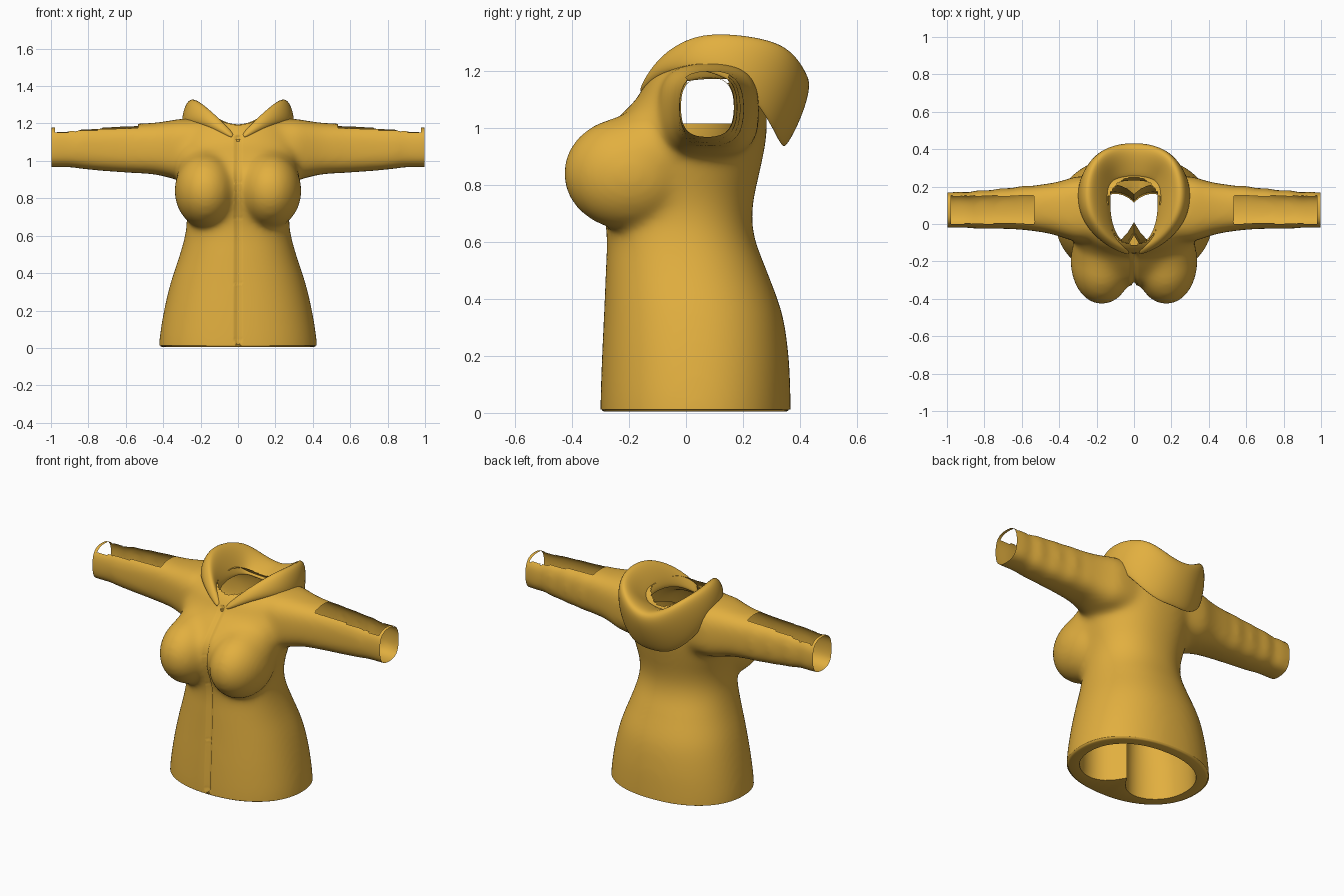
import bpy, bmesh, math
from mathutils import Vector

cube = bpy.data.objects.get("Cube")
if cube:
    bpy.data.objects.remove(cube)

gold = bpy.data.materials.new("golden_cloth")
gold.use_nodes = True
gold.diffuse_color = (0.76, 0.43, 0.05, 1)
gold.node_tree.nodes["Principled BSDF"].inputs["Base Color"].default_value = gold.diffuse_color


def make_object(name, bm):
    mesh = bpy.data.meshes.new(name)
    bm.to_mesh(mesh)
    bm.free()
    obj = bpy.data.objects.new(name, mesh)
    bpy.context.collection.objects.link(obj)
    mesh.materials.append(gold)
    return obj


def activate(obj):
    bpy.ops.object.select_all(action='DESELECT')
    obj.select_set(True)
    bpy.context.view_layer.objects.active = obj


def smooth(obj, degrees=60):
    activate(obj)
    bpy.ops.object.shade_smooth_by_angle(angle=math.radians(degrees))


def apply_modifiers(obj):
    activate(obj)
    for m in list(obj.modifiers):
        bpy.ops.object.modifier_apply(modifier=m.name)


def oval(ru, rv, n=64, power=2.0):
    pts = []
    for i in range(n):
        a = math.tau * i / n
        c, s = math.cos(a), math.sin(a)
        pts.append((ru * math.copysign(abs(c) ** (2 / power), c),
                    rv * math.copysign(abs(s) ** (2 / power), s)))
    return pts


def spline(rows, steps=8):
    """Smooth curve through rows of section measurements."""
    ext = [rows[0]] + list(rows) + [rows[-1]]
    out = []
    for a, b, c, d in zip(ext, ext[1:], ext[2:], ext[3:]):
        for k in range(steps):
            t = k / steps
            out.append([q + t / 2 * (r - p + t * (2 * p - 5 * q + 4 * r - s + t * (3 * (q - r) + s - p)))
                        for p, q, r, s in zip(a, b, c, d)])
    return out + [list(rows[-1])]


def loft(bm, rings, capped):
    rows = [[bm.verts.new(p) for p in ring] for ring in rings]
    for a, b in zip(rows, rows[1:]):
        for i in range(len(a)):
            j = (i + 1) % len(a)
            bm.faces.new((a[i], a[j], b[j], b[i]))
    if capped:
        bm.faces.new(rows[0][::-1])
        bm.faces.new(rows[-1])


def torso_ring(z, half, front, back):
    mid, depth = (front + back) / 2, (back - front) / 2
    return [Vector((x, mid + y, z)) for x, y in oval(half, depth, power=2.2)]


def ellipsoid(bm, centre, radii):
    for v in bmesh.ops.create_uvsphere(bm, u_segments=48, v_segments=32, radius=1)["verts"]:
        v.co = Vector([c + r * p for c, r, p in zip(centre, radii, v.co)])


# Solid volume: torso, bust and sleeves, fused into one skin
bm = bmesh.new()
torso = [  # height, half width, front, back
    (-.06, .425, -.30, .367), (.05, .42, -.30, .367), (.2, .396, -.295, .36),
    (.35, .36, -.288, .337), (.5, .311, -.282, .283), (.6, .284, -.278, .245),
    (.68, .274, -.285, .232), (.76, .282, -.305, .24), (.85, .305, -.325, .26),
    (.95, .325, -.31, .28), (1.03, .335, -.245, .285), (1.1, .335, -.175, .277),
    (1.17, .31, -.135, .255), (1.22, .26, -.08, .21)]
loft(bm, [torso_ring(*t) for t in spline(torso)], True)

sleeve = [  # distance out, centre y, centre z, half depth, half height
    (.15, .08, 1.06, .175, .165), (.30, .08, 1.06, .175, .165), (.38, .08, 1.063, .153, .15),
    (.46, .083, 1.066, .133, .137), (.6, .085, 1.067, .116, .13), (.75, .08, 1.07, .105, .122),
    (.86, .076, 1.073, .101, .113), (.88, .076, 1.073, .096, .108), (1.04, .075, 1.072, .096, .108)]
for side in (1, -1):
    rings = []
    for x, cy, cz, ry, rz in spline(sleeve):
        fold = .004 * math.sin(x * 55) if x > .5 else 0
        rings.append([Vector((side * x, cy + u + (fold if u > 0 else 0), cz + v))
                      for u, v in oval(ry, rz, 48, 2.9)])
    loft(bm, rings, True)
    ellipsoid(bm, (side * .172, -.2, .84), (.168, .231, .2))
    ellipsoid(bm, (side * .16, -.13, .9), (.17, .205, .165))
bmesh.ops.recalc_face_normals(bm, faces=bm.faces)
coat = make_object("coat_body", bm)
remesh = coat.modifiers.new("fuse", 'REMESH')
remesh.mode = 'VOXEL'
remesh.voxel_size = .012
soften = coat.modifiers.new("soften", 'SMOOTH')
soften.factor = .5
soften.iterations = 50
apply_modifiers(coat)

# Open the coat: hem, cuffs, neck and the gaps on top of the sleeves
bm = bmesh.new()
bm.from_mesh(coat.data)
for co, no in (((0, 0, .012), (0, 0, -1)), ((.997, 0, 0), (1, 0, 0)), ((-.997, 0, 0), (-1, 0, 0))):
    bmesh.ops.bisect_plane(bm, geom=bm.verts[:] + bm.edges[:] + bm.faces[:],
                           plane_co=co, plane_no=no, clear_outer=True)


def is_opening(f):
    c = f.calc_center_median()
    neck = c.z > 1.06 and (c.x / .145) ** 2 + ((c.y - .07) / .18) ** 2 < 1
    gap = .53 < abs(c.x) < .982 and .003 < c.y < .15 and c.z > 1.1
    return neck or gap


bmesh.ops.delete(bm, geom=[f for f in bm.faces if is_opening(f)], context='FACES')
# Zip groove down the front
for v in bm.verts:
    if abs(v.co.x) < .011 and v.co.y < -.08 and v.co.z < 1.13:
        v.co.y += .014
bm.to_mesh(coat.data)
bm.free()
smooth(coat)

# Lining: thick hem, a ridge behind the zip and a smaller one up the back
bm = bmesh.new()
rings = [torso_ring(.02, .419, -.298, .363), torso_ring(.008, .414, -.294, .359),
         torso_ring(.004, .405, -.286, .35)]
lining = [(.004, .35, -.24, .30), (.04, .345, -.24, .30), (.2, .34, -.24, .30), (.4, .31, -.235, .27),
          (.62, .245, -.235, .205), (.8, .25, -.24, .215), (.92, .28, -.22, .24), (1.015, .29, -.17, .25)]
for ring in lining:
    pts = torso_ring(*ring)
    for p in pts:
        bump = math.exp(-abs(p.x) / .09)
        if p.y < 0:
            p.y += .18 * bump
        elif p.z > .5:
            p.y -= .09 * bump
    rings.append(pts)
loft(bm, rings, False)
# Hem faces look down, lining faces look inward
bm.normal_update()
if min(bm.faces, key=lambda f: f.calc_center_median().z).normal.z > 0:
    bmesh.ops.reverse_faces(bm, faces=bm.faces)
smooth(make_object("lining", bm))

# Wide folded collar: neck line, inner slope, rim and free edge
stations = [
    ((.008, -.135, 1.09), (.012, -.14, 1.11), (.02, -.145, 1.14), (.03, -.15, 1.115)),
    ((.09, -.09, 1.14), (.10, -.09, 1.19), (.125, -.095, 1.255), (.17, -.09, 1.19)),
    ((.13, .03, 1.17), (.155, .03, 1.24), (.235, .04, 1.355), (.285, .03, 1.215)),
    ((.13, .16, 1.17), (.165, .18, 1.23), (.26, .21, 1.355), (.3, .20, 1.15)),
    ((.11, .23, 1.16), (.135, .27, 1.19), (.215, .37, 1.335), (.235, .29, 1.02)),
    ((.06, .245, 1.15), (.07, .285, 1.17), (.11, .435, 1.24), (.12, .33, .93)),
    ((0, .25, 1.14), (0, .29, 1.16), (0, .445, 1.2), (0, .345, .93))]
bm = bmesh.new()
rows = []
for station in stations:
    base, slope, rim, edge = map(Vector, station)
    out = Vector((rim.x, rim.y - .1, 0)).normalized() * .02
    rows.append([bm.verts.new(p) for p in (base, slope, rim, (rim + edge) / 2 + out, edge)])
for a, b in zip(rows, rows[1:]):
    for i in range(len(a) - 1):
        bm.faces.new((a[i], a[i + 1], b[i + 1], b[i]))
bmesh.ops.recalc_face_normals(bm, faces=bm.faces)
collar = make_object("collar", bm)
collar.modifiers.new("mirror", 'MIRROR').use_clip = True
thick = collar.modifiers.new("thickness", 'SOLIDIFY')
thick.thickness = .024
thick.offset = 0
collar.modifiers.new("round", 'SUBSURF').levels = 3
apply_modifiers(collar)
smooth(collar)

# Zip pull at the neck
bm = bmesh.new()
bmesh.ops.create_cube(bm, size=1)
for v in bm.verts:
    v.co = Vector((v.co.x * .025, -.15 + v.co.y * .02, 1.1 + v.co.z * .04))
pull = make_object("zip_pull", bm)
pull.modifiers.new("bevel", 'BEVEL').width = .005
apply_modifiers(pull)
